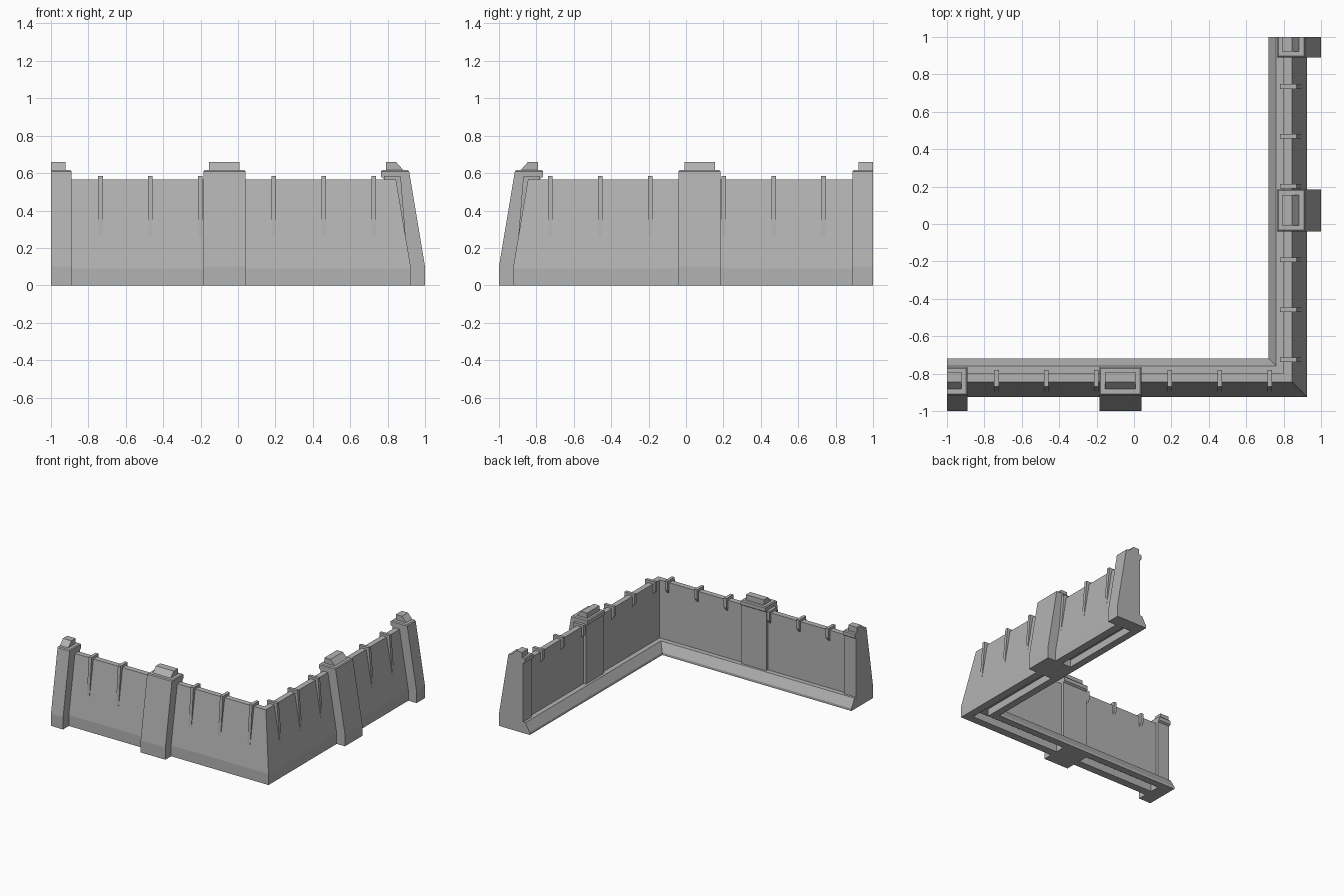
import bpy, bmesh
from mathutils import Vector

cube = bpy.data.objects.get("Cube")
if cube:
    bpy.data.objects.remove(cube)

stone = bpy.data.materials.new("grey_stone")
stone.use_nodes = True
grey = (0.45, 0.45, 0.45, 1)
stone.diffuse_color = grey
stone.node_tree.nodes["Principled BSDF"].inputs["Base Color"].default_value = grey


def front(u, d, z):
    """Point on the front arm: u along the wall, d outward."""
    return Vector((u, -d, z))


def side(u, d, z):
    """Same point on the left arm, reflected about the corner diagonal."""
    return Vector((d, -u, z))


def loft(name, rings):
    """Skin closed rings and cap both ends."""
    bm = bmesh.new()
    loops = [[bm.verts.new(p) for p in ring] for ring in rings]
    n = len(loops[0])
    for a, b in zip(loops, loops[1:]):
        for i in range(n):
            j = (i + 1) % n
            bm.faces.new((a[i], a[j], b[j], b[i]))
    bm.faces.new(loops[0])
    bm.faces.new(loops[-1])
    bmesh.ops.recalc_face_normals(bm, faces=bm.faces)
    mesh = bpy.data.meshes.new(name)
    bm.to_mesh(mesh)
    bm.free()
    mesh.materials.append(stone)
    obj = bpy.data.objects.new(name, mesh)
    bpy.context.collection.objects.link(obj)
    return obj


def extrude(name, arm, profile, u0, u1):
    return loft(name, [[arm(u, d, z) for d, z in profile] for u in (u0, u1)])


# Wall cross-section: battered outside, skirting inside, groove underneath
WALL = [(0.925, 0), (0.925, 0.09), (0.845, 0.565), (0.80, 0.565), (0.80, 0.09),
        (0.76, 0.09), (0.72, 0.02), (0.72, 0),
        (0.78, 0), (0.78, 0.06), (0.86, 0.06), (0.86, 0)]
loft("corner_wall", [[front(-1, d, z) for d, z in WALL],
                     [Vector((d, -d, z)) for d, z in WALL],
                     [side(-1, d, z) for d, z in WALL]])

PILLAR = [(1.0, 0), (1.0, 0.1), (0.915, 0.61), (0.765, 0.61),
          (0.765, 0.58), (0.78, 0.57), (0.78, 0)]
CAP = [(0.885, 0.615), (0.845, 0.66), (0.79, 0.66), (0.79, 0.615)]
RIB = [(0.87, 0.585), (0.78, 0.585), (0.78, 0.51), (0.81, 0.46),
       (0.86, 0.25), (0.897, 0.25)]

for arm, label in ((front, "front"), (side, "left")):
    # Buttress pillars with a thin bevelled top and a chamfered cap
    for part, u0, u1, inset in (("end", -1, -0.89, 0), ("middle", -0.185, 0.04, 1)):
        extrude(f"{label}_{part}_pillar", arm, PILLAR, u0, u1)
        bevel = []
        for z, s in ((0.61, 0), (0.617, 0.007)):
            a, b = u0 + s * inset, u1 - s
            bevel.append([arm(a, 0.915 - s, z), arm(b, 0.915 - s, z),
                          arm(b, 0.765 + s, z), arm(a, 0.765 + s, z)])
        loft(f"{label}_{part}_pillar_top", bevel)
        extrude(f"{label}_{part}_cap", arm, CAP, u0 + 0.03 * inset, u1 - 0.033)
    # Clamping ribs hooked over the wall top
    for i, u in enumerate((-0.735, -0.47, -0.202, 0.191, 0.458, 0.725)):
        extrude(f"{label}_rib_{i + 1}", arm, RIB, u - 0.0125, u + 0.0125)
